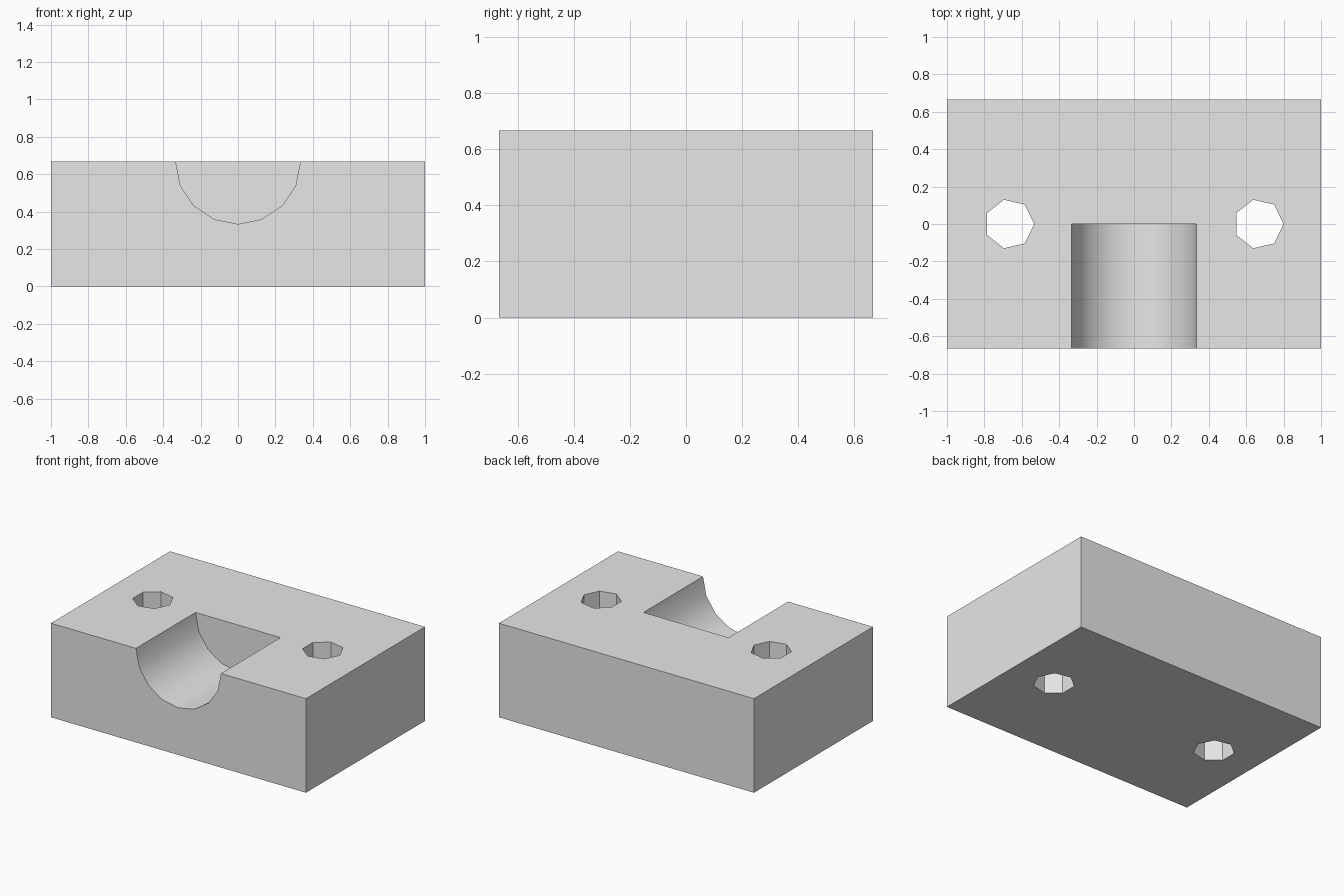
import bpy
import bmesh
from math import cos, sin, pi
from mathutils import Vector

cube = bpy.data.objects.get("Cube")
if cube:
    bpy.data.objects.remove(cube, do_unlink=True)

WIDTH, DEPTH, HEIGHT = 2, 4 / 3, 2 / 3
NOTCH_RADIUS, HOLE_RADIUS, HOLE_X = 1 / 3, 0.133, 2 / 3
MARGIN = 0.2

grey = bpy.data.materials.new("plain_grey")
grey.use_nodes = True
colour = (0.8, 0.8, 0.8, 1)
grey.diffuse_color = colour
grey.node_tree.nodes["Principled BSDF"].inputs["Base Color"].default_value = colour


def prism(name, outline, travel):
    """Extrude a closed 3D outline along a vector into a solid."""
    bm = bmesh.new()
    face = bm.faces.new([bm.verts.new(p) for p in outline])
    cap = bmesh.ops.extrude_face_region(bm, geom=[face])["geom"]
    bmesh.ops.translate(bm, vec=Vector(travel),
                        verts=[v for v in cap if isinstance(v, bmesh.types.BMVert)])
    if face.is_valid and not all(len(e.link_faces) == 2 for e in bm.edges):
        bm.faces.remove(face)
    bmesh.ops.recalc_face_normals(bm, faces=bm.faces)
    mesh = bpy.data.meshes.new(name)
    bm.to_mesh(mesh)
    bm.free()
    mesh.materials.append(grey)
    obj = bpy.data.objects.new(name, mesh)
    bpy.context.collection.objects.link(obj)
    return obj


# Rectangular body
x, y = WIDTH / 2, DEPTH / 2
block = prism("block", [(-x, -y, 0), (x, -y, 0), (x, y, 0), (-x, y, 0)], (0, 0, HEIGHT))

# Half-round notch, open at the front and the top
arc = [(NOTCH_RADIUS * cos(pi + pi * i / 8), 0, HEIGHT + NOTCH_RADIUS * sin(pi + pi * i / 8))
       for i in range(9)]
rim = [(NOTCH_RADIUS, 0, HEIGHT + MARGIN), (-NOTCH_RADIUS, 0, HEIGHT + MARGIN)]
cutters = [prism("notch_cutter", arc + rim, (0, -y - MARGIN, 0))]

# Seven-sided through holes
for side, label in ((-1, "right"), (1, "left")):
    ring = [(side * HOLE_X + HOLE_RADIUS * cos(2 * pi * i / 7),
             HOLE_RADIUS * sin(2 * pi * i / 7), -MARGIN) for i in range(7)]
    cutters.append(prism(label + "_hole_cutter", ring, (0, 0, HEIGHT + 2 * MARGIN)))

# Cut the block, then smooth only the shallow angles of the notch
bpy.ops.object.select_all(action="DESELECT")
block.select_set(True)
bpy.context.view_layer.objects.active = block
for cutter in cutters:
    mod = block.modifiers.new(cutter.name, "BOOLEAN")
    mod.operation = "DIFFERENCE"
    mod.solver = "EXACT"
    mod.object = cutter
    bpy.ops.object.modifier_apply(modifier=mod.name)
    bpy.data.objects.remove(cutter, do_unlink=True)
bpy.ops.object.shade_smooth_by_angle(angle=pi / 6)
